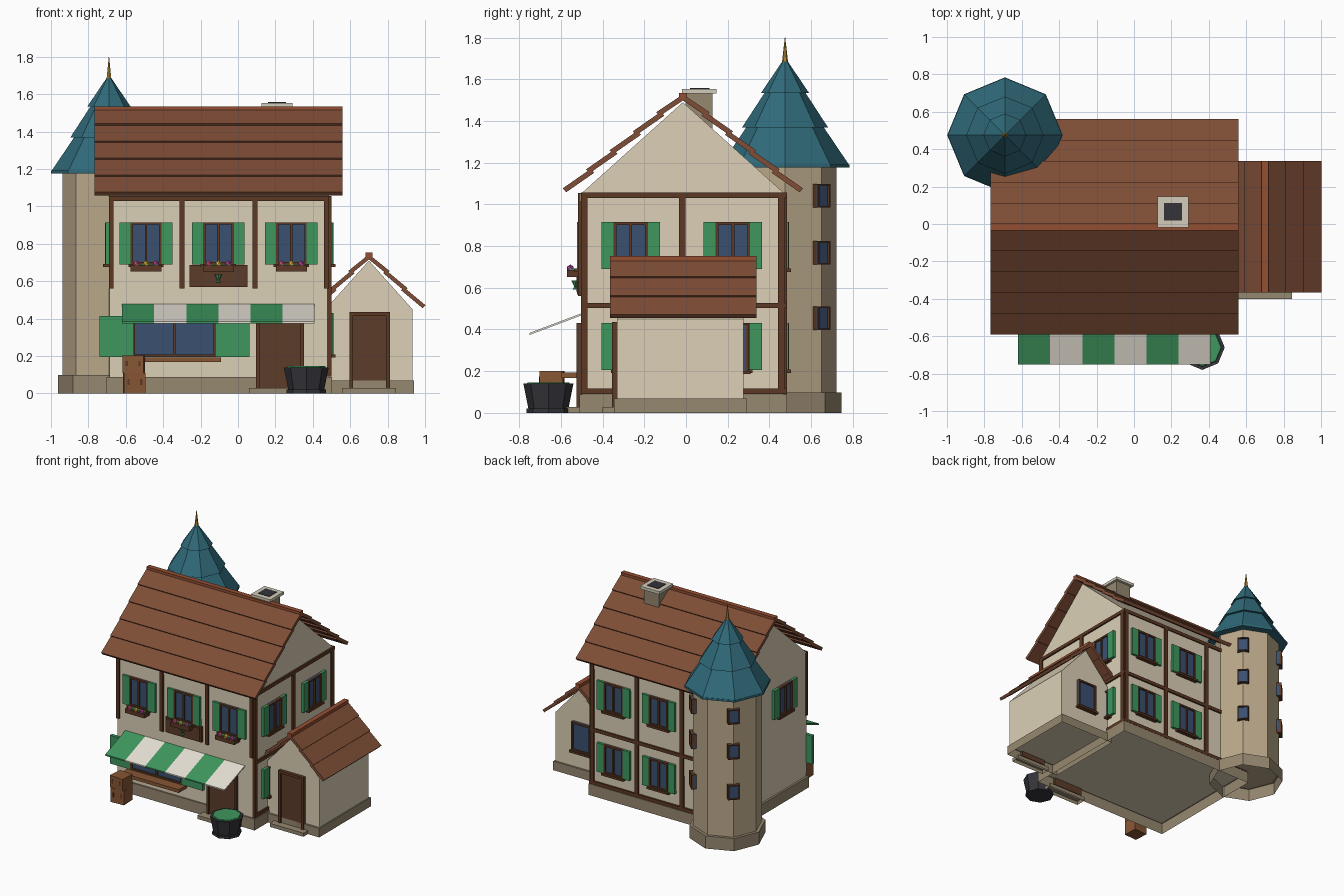
import bpy, bmesh
from math import radians, sin, cos
from mathutils import Matrix, Vector

if "Cube" in bpy.data.objects:
    bpy.data.objects.remove(bpy.data.objects["Cube"])


def material(name, r, g, b):
    m = bpy.data.materials.new(name)
    m.diffuse_color = [((c / 255 + 0.055) / 1.055) ** 2.4 for c in (r, g, b)] + [1]
    m.use_nodes = True
    m.node_tree.nodes["Principled BSDF"].inputs["Base Color"].default_value = m.diffuse_color
    return m


PLASTER = material("plaster", 220, 208, 182)
STONE = material("stone", 150, 136, 112)
TAN = material("tower_plaster", 186, 168, 138)
TIMBER = material("timber", 92, 56, 36)
DOOR = material("door_wood", 92, 60, 42)
ROOF = material("roof_tile", 126, 77, 54)
RIDGE = material("ridge_tile", 148, 78, 50)
GREEN = material("green", 62, 150, 94)
WHITE = material("awning_white", 230, 224, 212)
GLASS = material("glass", 58, 80, 112)
TEAL = material("teal_slate", 48, 106, 122)
GOLD = material("gold", 176, 134, 52)
CRATE = material("crate_wood", 135, 86, 52)
DARK = material("dark", 52, 52, 58)
CAP = material("chimney_cap", 210, 204, 186)
PETALS = [material("petal_pink", 220, 90, 140), material("petal_yellow", 225, 195, 70),
          material("petal_violet", 190, 80, 170)]
I4 = Matrix.Identity(4)


def finish(name, bm, mat, open_base=False):
    bmesh.ops.recalc_face_normals(bm, faces=bm.faces)
    if open_base:
        bmesh.ops.delete(bm, geom=[f for f in bm.faces if f.normal.z < -0.9], context="FACES")
    me = bpy.data.meshes.new(name)
    bm.to_mesh(me)
    bm.free()
    me.materials.append(mat)
    ob = bpy.data.objects.new(name, me)
    bpy.context.collection.objects.link(ob)
    return ob


def box(name, x0, x1, y0, y1, z0, z1, mat, M=I4, open_base=False):
    bm = bmesh.new()
    T = Matrix.Translation(((x0 + x1) / 2, (y0 + y1) / 2, (z0 + z1) / 2))
    S = Matrix.Diagonal((x1 - x0, y1 - y0, z1 - z0, 1))
    bmesh.ops.create_cube(bm, size=1, matrix=M @ T @ S)
    return finish(name, bm, mat, open_base)


def prism(name, pts, a0, a1, axis, mat):
    """Extrude a profile (u, z) along x or y."""
    bm = bmesh.new()
    place = (lambda u, z, a: (a, u, z)) if axis == "x" else (lambda u, z, a: (u, a, z))
    face = bm.faces.new([bm.verts.new(place(u, z, a0)) for u, z in pts])
    new = bmesh.ops.extrude_face_region(bm, geom=[face])["geom"]
    bmesh.ops.translate(bm, verts=[v for v in new if isinstance(v, bmesh.types.BMVert)],
                        vec=Vector(place(0, 0, a1 - a0)))
    # the extrusion may keep or drop the starting face: make sure the solid is closed
    bmesh.ops.holes_fill(bm, edges=[e for e in bm.edges if e.is_boundary], sides=0)
    return finish(name, bm, mat)


def frustum(name, x, y, r0, r1, z0, z1, mat, n=8, open_base=False):
    bm = bmesh.new()
    bmesh.ops.create_cone(bm, cap_ends=True, segments=n, radius1=r0, radius2=r1, depth=z1 - z0,
                          matrix=Matrix.Translation((x, y, (z0 + z1) / 2)))
    return finish(name, bm, mat, open_base)


def tiered_roof(name, c, ridge, eave, run, n, a0, a1, axis, t=0.025, lip=0.016):
    """Overlapping planks on both slopes plus a ridge cap."""
    nrm = Vector((ridge - eave, run)).normalized() * t
    for s in (-1, 1):
        for i in range(n):
            j = max(i - 0.2, 0)
            p = Vector((run * j / n, ridge + (eave - ridge) * j / n))
            q = Vector((run * (i + 1) / n, ridge + (eave - ridge) * (i + 1) / n + lip))
            pts = [p, q, q + nrm, p + nrm]
            prism(name + "_course", [(c + s * u.x, u.y) for u in pts], a0, a1, axis, ROOF)
    w = 0.019
    prism(name + "_ridge", [(c - w, ridge), (c + w, ridge), (c + w, ridge + 0.037),
                            (c - w, ridge + 0.037)], a0, a1, axis, RIDGE)


def facing(x, y, z, deg):
    return Matrix.Translation((x, y, z)) @ Matrix.Rotation(radians(deg), 4, "Z")


def window(name, M, w, h, shutter=0.0, sill=True, b=0.013, mullion=True):
    """Local frame: x along wall, -y outward, origin at bottom centre."""
    k = w / 2
    box(name + "_glass", -k, k, -0.012, 0.01, 0, h, GLASS, M)
    bars = [(-k, -k + b, 0, h), (k - b, k, 0, h), (-k, k, 0, b), (-k, k, h - b, h)]
    if mullion:
        bars.append((-b / 2, b / 2, 0, h))
    for x0, x1, z0, z1 in bars:
        box(name + "_frame", x0, x1, -0.024, 0.01, z0, z1, TIMBER, M)
    if sill:
        box(name + "_sill", -k - 0.012, k + 0.012, -0.034, 0.01, -0.014, 0.002, TIMBER, M)
    if shutter:
        for s in (-1, 1):
            x = sorted((s * k, s * (k + shutter)))
            box(name + "_shutter", *x, -0.022, 0.005, 0, h, GREEN, M)


# Main house: open-bottomed plinth, walls with gables, roof
X0, X1, Y0, Y1 = -0.687, 0.487, -0.50, 0.47
YC = -0.015
box("house_plinth", X0 - 0.015, X1 + 0.015, Y0 - 0.012, Y1 + 0.015, 0, 0.088, STONE, open_base=True)
prism("house_walls", [(Y0, 0.086), (Y1, 0.086), (Y1 + 0.005, 1.05), (YC, 1.49), (Y0 - 0.005, 1.05)],
      X0, X1, "x", PLASTER)
tiered_roof("house_roof", YC, 1.498, 1.042, 0.56, 5, -0.767, 0.56, "x")

# Timber framing on front, back and right
posts = (-0.678, -0.30, 0.09, 0.474)
for x in posts:
    box("front_post", x - 0.013, x + 0.013, Y0 - 0.018, Y0 + 0.01, 0.56, 1.05, TIMBER)
    box("back_post", x - 0.015, x + 0.015, Y1 - 0.01, Y1 + 0.015, 0.09, 1.05, TIMBER)
box("front_top_beam", X0, X1, Y0 - 0.018, Y0 + 0.01, 1.03, 1.055, TIMBER)
for y in (-0.488, -0.018, 0.457):
    box("right_post", X1 - 0.01, X1 + 0.012, y - 0.016, y + 0.016, 0.09, 1.05, TIMBER)
for z in (0.103, 0.515, 1.043):
    box("right_beam", X1 - 0.01, X1 + 0.012, Y0 - 0.004, Y1 + 0.012, z - 0.013, z + 0.013, TIMBER)
    box("back_beam", X0, X1 + 0.01, Y1 - 0.01, Y1 + 0.014, z - 0.013, z + 0.013, TIMBER)

# Shuttered windows, flower boxes on the front
W, H, S = 0.165, 0.225, 0.058
bays = (-0.492, -0.105, 0.285)
for x in bays:
    window("front_window", facing(x, Y0, 0.69, 0), W, H, S)
    box("flower_box", x - 0.083, x + 0.083, -0.57, Y0, 0.652, 0.686, TIMBER)
    for i in range(3):
        bm = bmesh.new()
        bmesh.ops.create_icosphere(bm, subdivisions=1, radius=0.018,
                                   matrix=Matrix.Translation((x + (i - 1) * 0.052, -0.555, 0.694)))
        finish("flower", bm, PETALS[i])
    box("leaves", x - 0.072, x + 0.072, -0.555, -0.515, 0.68, 0.692, GREEN)
for z in (0.205, 0.69):
    for x in bays[1:]:
        window("back_window", facing(x, Y1, z, 180), W, H, S)
    for y in (-0.265, 0.225):
        window("right_window", facing(X1, y, z, 90), W, H, S)
window("left_window", facing(X0, -0.22, 0.69, -90), W, H, S)

# Board under the middle window with a small green cup
box("board_frame", -0.26, 0.05, -0.522, Y0, 0.568, 0.688, TIMBER)
box("board_panel", -0.248, 0.038, -0.526, -0.51, 0.58, 0.676, DOOR)
frustum("board_cup", -0.105, -0.53, 0.006, 0.02, 0.605, 0.635, GREEN)
frustum("board_cup_foot", -0.105, -0.53, 0.014, 0.005, 0.592, 0.606, GREEN)

# Shop window, counter, striped awning
window("shop_window", facing(-0.34, Y0, 0.195, 0), 0.445, 0.22, 0.178, sill=False)
box("shop_counter", -0.59, -0.09, -0.60, Y0, 0.168, 0.193, CRATE)
sw = 1.03 / 6
for i in range(6):
    prism("awning_stripe", [(-0.495, 0.48), (-0.75, 0.384), (-0.75, 0.374), (-0.495, 0.47)],
          -0.62 + i * sw, -0.62 + (i + 1) * sw, "x", WHITE if i % 2 else GREEN)


def door(name, x0, x1, y, z0, z1):
    b = 0.02
    box(name + "_panel", x0, x1, y - 0.01, y + 0.01, z0, z1, DOOR)
    for a0, a1, c0, c1 in ((x0, x0 + b, z0, z1), (x1 - b, x1, z0, z1), (x0, x1, z1 - b, z1)):
        box(name + "_frame", a0, a1, y - 0.02, y + 0.01, c0, c1, TIMBER)


# Front door and step
door("front_door", 0.095, 0.352, Y0 - 0.005, 0.028, 0.43)
box("front_step", 0.06, 0.39, -0.585, Y0, 0, 0.028, STONE, open_base=True)

# Annex with its own gable roof
AX = 0.70
box("annex_plinth", 0.46, 0.942, -0.345, 0.29, 0, 0.07, STONE, open_base=True)
prism("annex_walls", [(AX - 0.233, 0.068), (AX + 0.233, 0.068), (AX + 0.233, 0.45), (AX, 0.71),
                      (AX - 0.233, 0.45)], -0.33, 0.275, "y", PLASTER)
tiered_roof("annex_roof", AX, 0.716, 0.442, 0.287, 3, -0.365, 0.337, "y", t=0.022, lip=0.014)
door("annex_door", 0.595, 0.812, -0.335, 0.028, 0.435)
box("annex_step", 0.555, 0.845, -0.40, -0.33, 0, 0.028, STONE, open_base=True)
window("annex_window", facing(AX, 0.275, 0.20, 180), W, H, mullion=False)

# Chimney
box("chimney_stack", 0.145, 0.275, -0.002, 0.127, 1.33, 1.54, STONE)
box("chimney_cap", 0.125, 0.292, -0.02, 0.147, 1.532, 1.554, CAP)
box("chimney_flue", 0.16, 0.257, 0.018, 0.112, 1.54, 1.558, DARK)

# Corner tower with three-tier slate spire
TX, TY = -0.69, 0.475
frustum("tower_plinth", TX, TY, 0.272, 0.272, 0, 0.098, STONE, open_base=True)
frustum("tower_wall", TX, TY, 0.248, 0.248, 0.096, 1.19, TAN)
frustum("spire_rim", TX, TY, 0.309, 0.309, 1.176, 1.192, TEAL)
for r0, r1, z0, z1 in ((0.307, 0.172, 1.19, 1.39), (0.207, 0.082, 1.368, 1.56), (0.115, 0, 1.535, 1.705)):
    frustum("spire_tier", TX, TY, r0, r1, z0, z1, TEAL)
frustum("spire_finial", TX, TY, 0.016, 0, 1.67, 1.81, GOLD, 6)
for deg in (45, 135):
    a = radians(deg)
    for z in (0.397, 0.712, 0.985):
        M = facing(TX + 0.243 * cos(a), TY + 0.243 * sin(a), z, deg + 90)
        box("tower_window_body", -0.042, 0.042, -0.008, 0.04, 0, 0.113, TIMBER, M)
        window("tower_window", M, 0.084, 0.113, sill=False, b=0.008, mullion=False)

# Planted tub
frustum("tub_foot", 0.365, -0.66, 0.105, 0.105, 0, 0.02, DARK)
frustum("tub", 0.365, -0.66, 0.095, 0.12, 0.015, 0.14, DARK)
frustum("tub_plants", 0.365, -0.66, 0.108, 0.10, 0.13, 0.146, GREEN)

# Two stacked crates with hand holes
for x, y, z, d, h in ((-0.555, -0.643, 0, 3, 0.11), (-0.557, -0.643, 0.11, -4, 0.092)):
    M = facing(x, y, z, d)
    k = 0.057
    box("crate", -k, k, -k, k, 0, h, CRATE, M)
    for s in (-1, 1):
        box("crate_hole", s * 0.034 - 0.006, s * 0.034 + 0.006, -k - 0.003, -k + 0.01,
            h * 0.4, h * 0.7, TIMBER, M)
